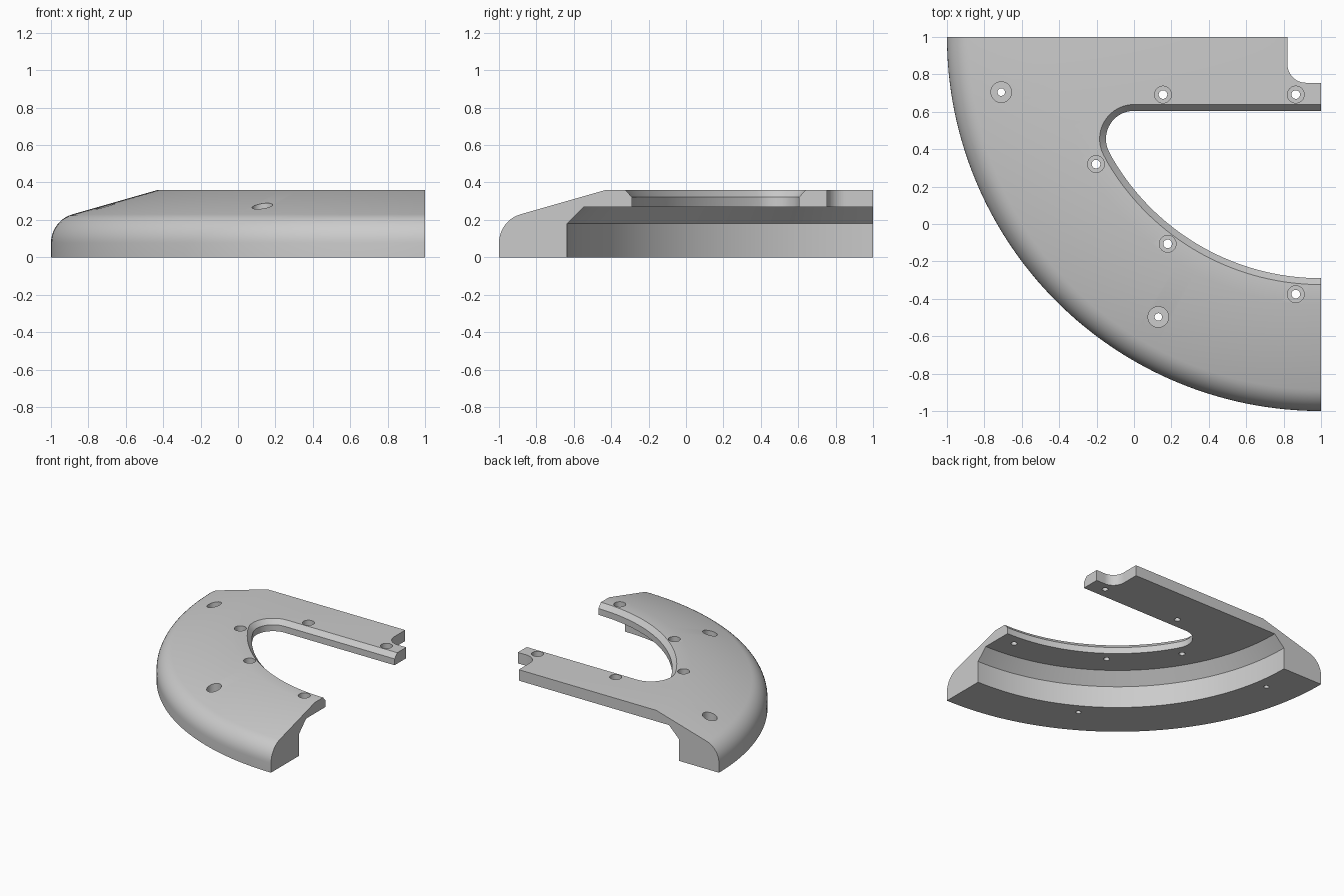
import bpy, bmesh, math
from mathutils import Vector

if "Cube" in bpy.data.objects:
    bpy.data.objects.remove(bpy.data.objects["Cube"])

CX, CY = 1.0, 1.0  # axis of the quarter ring

grey = bpy.data.materials.new("light grey")
grey.diffuse_color = (0.6, 0.6, 0.6, 1)
grey.use_nodes = True
grey.node_tree.nodes["Principled BSDF"].inputs["Base Color"].default_value = grey.diffuse_color


def make_object(name, bm):
    bmesh.ops.remove_doubles(bm, verts=bm.verts, dist=1e-5)
    bmesh.ops.recalc_face_normals(bm, faces=bm.faces)
    mesh = bpy.data.meshes.new(name)
    bm.to_mesh(mesh)
    bm.free()
    mesh.materials.append(grey)
    obj = bpy.data.objects.new(name, mesh)
    bpy.context.collection.objects.link(obj)
    return obj


def skin(name, loops):
    """Closed solid through a stack of matching closed loops."""
    bm = bmesh.new()
    rings = [[bm.verts.new(p) for p in loop] for loop in loops]
    n = len(rings[0])
    for a, b in zip(rings, rings[1:]):
        for i in range(n):
            j = (i + 1) % n
            bm.faces.new((a[i], a[j], b[j], b[i]))
    bm.faces.new(rings[0])
    bm.faces.new(rings[-1])
    return make_object(name, bm)


def arc(x, y, r, a0, a1, n):
    return [(x + r * math.cos(math.radians(a0 + (a1 - a0) * i / n)),
             y + r * math.sin(math.radians(a0 + (a1 - a0) * i / n))) for i in range(n + 1)]


def at(points, z):
    return [(x, y, z) for x, y in points]


def cut(target, cutter):
    cutter.hide_render = True
    mod = target.modifiers.new("cut", 'BOOLEAN')
    mod.operation = 'DIFFERENCE'
    mod.solver = 'EXACT'
    mod.object = cutter
    bpy.context.view_layer.objects.active = target
    bpy.ops.object.modifier_apply(modifier=mod.name)
    bpy.data.objects.remove(cutter)


# Quarter-turn body: thin plate, deep outer ring, rounded shoulder
R = 0.159
profile = [(0, 0.27), (1.545, 0.27), (1.635, 0.18), (1.635, 0), (2, 0)]
profile += arc(2 - R, 0.077, R, 0, 74, 10)
profile += [(1.43, 0.36), (0, 0.36)]
STEPS = 64
sections = []
for i in range(STEPS + 1):
    a = math.radians(180 + 90 * i / STEPS)
    sections.append([(CX + r * math.cos(a), CY + r * math.sin(a), z) for r, z in profile])
bm = bmesh.new()
rings = [[bm.verts.new(p) for p in s] for s in sections]
n = len(profile)
for a, b in zip(rings, rings[1:]):
    for i in range(n - 1):  # the edge on the axis needs no face
        bm.faces.new((a[i], a[i + 1], b[i + 1], b[i]))
bm.faces.new(rings[0])
bm.faces.new(rings[-1])
body = make_object("ring_segment", bm)


# Teardrop opening with a chamfered upper rim
def opening(d):
    pts = [(1.25, 0.605 + d)]
    pts += arc(0, 0.455, 0.15 + d, 90, 208.6, 20)
    pts += arc(CX, CY, 1.29 + d, 208.6, 281, 48)[1:]
    return pts


cut(body, skin("opening_cutter", [at(opening(0), 0.1), at(opening(0), 0.322),
                                  at(opening(0.034), 0.36), at(opening(0.034), 0.5)]))

# Corner notch with a rounded inside corner
notch = [(1.2, 0.755), (1.2, 1.2), (0.82, 1.2)] + arc(0.92, 0.855, 0.1, 180, 270, 12)
cut(body, skin("notch_cutter", [at(notch, 0.1), at(notch, 0.5)]))


# Counterbored screw holes
def screw_hole(x, y, head, shank, floor):
    small = arc(x, y, shank, 0, 352.5, 47)
    large = arc(x, y, head, 0, 352.5, 47)
    cut(body, skin("screw_cutter", [at(small, -0.1), at(small, floor),
                                    at(large, floor), at(large, 0.5)]))


for x, y in [(0.155, 0.692), (0.865, 0.692), (-0.203, 0.32), (0.18, -0.106), (0.865, -0.375)]:
    screw_hole(x, y, 0.045, 0.023, 0.315)
for x, y in [(-0.71, 0.705), (0.13, -0.497)]:
    screw_hole(x, y, 0.055, 0.02, 0.18)

# Smooth curved faces, keep creases sharp
bpy.ops.object.select_all(action='DESELECT')
body.select_set(True)
bpy.context.view_layer.objects.active = body
bpy.ops.object.shade_smooth_by_angle(angle=math.radians(30))
